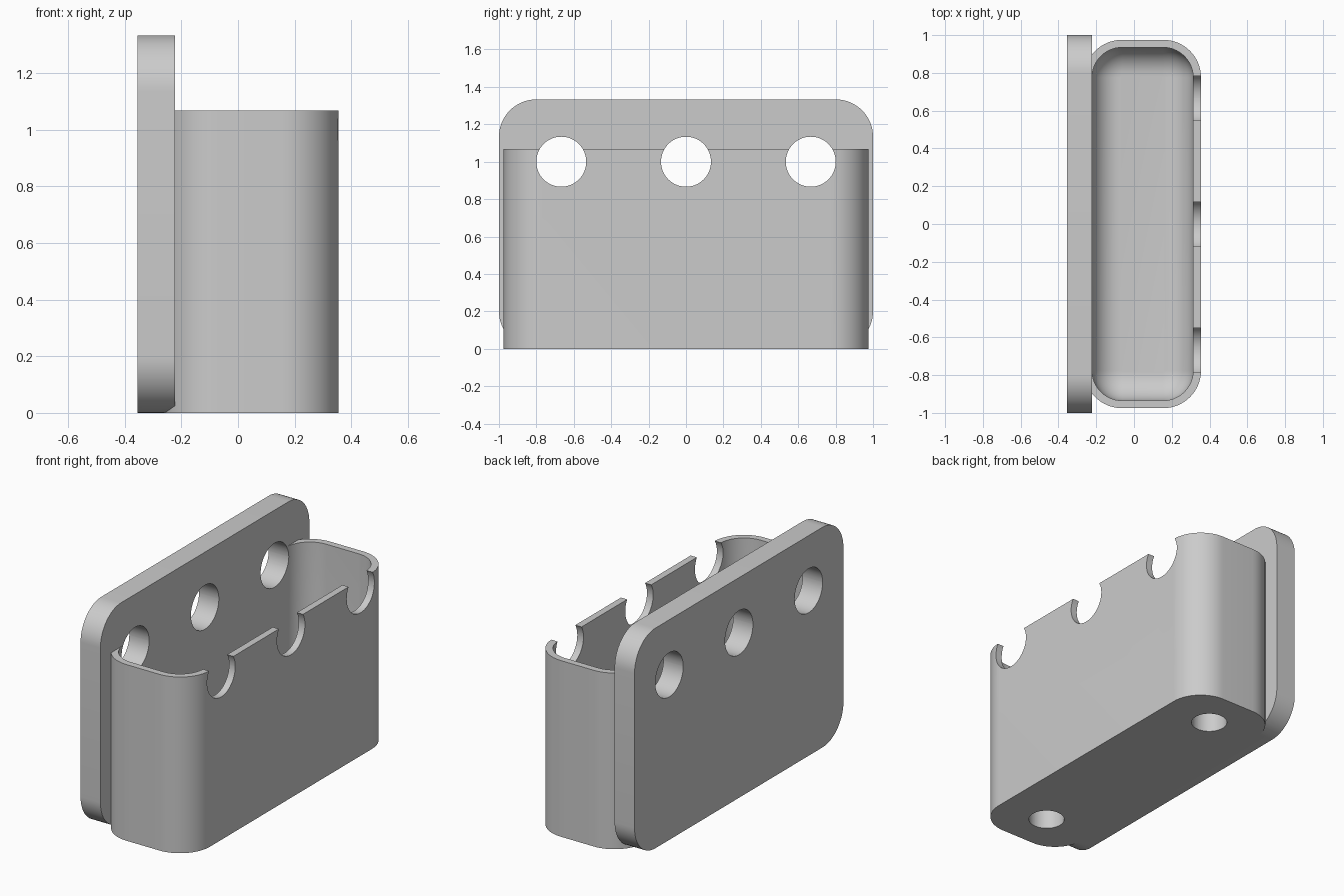
import bpy
import bmesh
from math import sin, cos, pi, radians
from mathutils import Matrix

default = bpy.data.objects.get("Cube")
if default:
    bpy.data.objects.remove(default, do_unlink=True)

grey = bpy.data.materials.new("plain grey")
grey.use_nodes = True
colour = (0.6, 0.6, 0.6, 1)
grey.diffuse_color = colour
grey.node_tree.nodes["Principled BSDF"].inputs["Base Color"].default_value = colour

# u, v, w of a profile become y, z, x of the model
UPRIGHT = Matrix(((0, 0, 1, 0), (1, 0, 0, 0), (0, 1, 0, 0), (0, 0, 0, 1)))


def outline(hu, hv, r, steps=16):
    """Rounded rectangle, anticlockwise."""
    points = []
    for i, (su, sv) in enumerate(((1, 1), (-1, 1), (-1, -1), (1, -1))):
        for k in range(steps + 1):
            a = (i + k / steps) * pi / 2
            points.append((su * (hu - r) + r * cos(a), sv * (hv - r) + r * sin(a)))
    return points


def loft(name, hu, hv, r, levels, matrix):
    """Stack rounded rectangles; each level is (inset, height)."""
    bm = bmesh.new()
    rings = [[bm.verts.new((u, v, w)) for u, v in outline(hu - d, hv - d, r - d)]
             for d, w in levels]
    for low, high in zip(rings, rings[1:]):
        for i in range(len(low)):
            j = (i + 1) % len(low)
            bm.faces.new((low[i], low[j], high[j], high[i]))
    bm.faces.new(rings[0][::-1])
    bm.faces.new(rings[-1])
    bm.transform(matrix)
    mesh = bpy.data.meshes.new(name)
    bm.to_mesh(mesh)
    bm.free()
    mesh.materials.append(grey)
    obj = bpy.data.objects.new(name, mesh)
    bpy.context.collection.objects.link(obj)
    return obj


def cylinder(name, r, low, high, matrix):
    # a rounded square whose corners meet is a circle
    h = r + 0.0005
    return loft(name, h, h, r, [(0, low), (0, high)], matrix)


def combine(target, tool, operation):
    mod = target.modifiers.new(operation.title(), 'BOOLEAN')
    mod.operation = operation
    mod.solver = 'EXACT'
    mod.object = tool
    bpy.context.view_layer.objects.active = target
    bpy.ops.object.modifier_apply(modifier=mod.name)
    bpy.data.objects.remove(tool, do_unlink=True)


CUP_X, RIM, FLOOR, FILLET = 0.0455, 1.067, 0.2, 0.15
centre = Matrix.Translation((CUP_X, 0, 0))

# Cup with a hollow that curves into its floor
holder = loft("wall_holder", 0.3095, 0.975, 0.2, [(0, 0), (0, RIM)], centre)
curve = [(FILLET * (1 - sin(a)), FLOOR + FILLET * (1 - cos(a)))
         for a in (k * pi / 20 for k in range(11))]
hollow = loft("hollow", 0.268, 0.935, 0.16, curve + [(0, RIM + 0.2)], centre)
combine(holder, hollow, 'DIFFERENCE')

# Back plate, standing against the cup
plate = loft("back_plate", 1, 0.6667, 0.2, [(0, -0.355), (0, -0.222)],
             Matrix.Translation((0, 0, 0.6667)) @ UPRIGHT)
combine(holder, plate, 'UNION')

# Round holes through the plate, leaving open notches in the front rim
for y in (-0.667, 0, 0.667):
    hole = cylinder("hole", 0.133, -0.6, 0.6, Matrix.Translation((0, y, 1)) @ UPRIGHT)
    combine(holder, hole, 'DIFFERENCE')

# Blind sockets under the floor
for y in (-0.72, 0.72):
    socket = cylinder("socket", 0.1, -0.1, 0.133, Matrix.Translation((CUP_X, y, 0)))
    combine(holder, socket, 'DIFFERENCE')

# Smooth curves, crisp edges
bpy.ops.object.select_all(action='DESELECT')
holder.select_set(True)
bpy.context.view_layer.objects.active = holder
bpy.ops.object.shade_smooth_by_angle(angle=radians(30))
